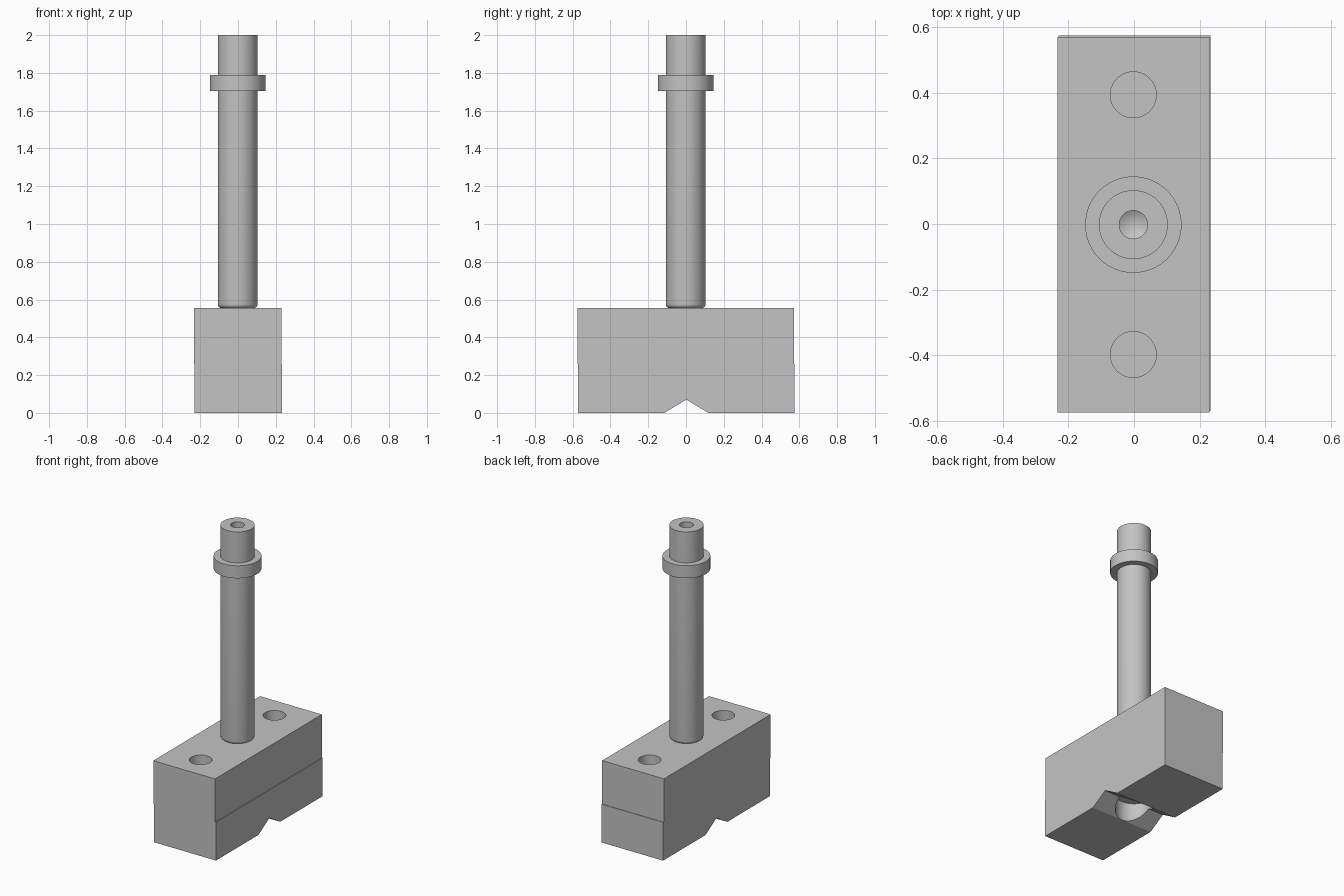
import bpy, bmesh, math

cube = bpy.data.objects.get("Cube")
if cube:
    bpy.data.objects.remove(cube, do_unlink=True)

SHIFT = 0.002      # small offset between the two block halves
SEAM = 0.26
BLOCK_TOP = 0.555
HALF_X, HALF_Y = 0.232, 0.573

steel = bpy.data.materials.new("grey_steel")
steel.use_nodes = True
colour = (0.55, 0.55, 0.55, 1)
steel.diffuse_color = colour
steel.node_tree.nodes["Principled BSDF"].inputs["Base Color"].default_value = colour


def make_object(name, bm, location=(0, 0, 0)):
    bmesh.ops.recalc_face_normals(bm, faces=bm.faces)
    mesh = bpy.data.meshes.new(name)
    bm.to_mesh(mesh)
    bm.free()
    mesh.materials.append(steel)
    obj = bpy.data.objects.new(name, mesh)
    obj.location = location
    bpy.context.collection.objects.link(obj)
    return obj


def prism(name, outline, half_x, location):
    """Extrude a (y, z) outline along x."""
    bm = bmesh.new()
    face = bm.faces.new([bm.verts.new((-half_x, y, z)) for y, z in outline])
    new = bmesh.ops.extrude_face_region(bm, geom=[face])["geom"]
    bmesh.ops.translate(bm, vec=(2 * half_x, 0, 0),
                        verts=[v for v in new if isinstance(v, bmesh.types.BMVert)])
    return make_object(name, bm, location)


def lathe(name, profile, location, steps=64):
    """Spin an (r, z) profile round the z axis."""
    bm = bmesh.new()
    verts = [bm.verts.new((r, 0, z)) for r, z in profile]
    edges = [bm.edges.new(pair) for pair in zip(verts, verts[1:])]
    bmesh.ops.spin(bm, geom=verts + edges, cent=(0, 0, 0), axis=(0, 0, 1),
                   angle=2 * math.pi, steps=steps)
    bmesh.ops.remove_doubles(bm, verts=bm.verts, dist=1e-5)
    return make_object(name, bm, location)


def drill(target, radius, low, high, x, y):
    """Cut a round vertical hole."""
    cutter = lathe("hole_cutter", [(0, low), (radius, low), (radius, high), (0, high)], (x, y, 0))
    cutter.hide_render = True
    mod = target.modifiers.new("hole", "BOOLEAN")
    mod.operation = "DIFFERENCE"
    mod.solver = "EXACT"
    mod.object = cutter
    bpy.context.view_layer.objects.active = target
    bpy.ops.object.modifier_apply(modifier=mod.name)
    bpy.data.objects.remove(cutter, do_unlink=True)


# Lower block with a V groove and a round pocket underneath
lower = prism("lower_block",
              [(-HALF_Y, 0), (-0.117, 0), (0, 0.07), (0.117, 0),
               (HALF_Y, 0), (HALF_Y, SEAM), (-HALF_Y, SEAM)],
              HALF_X, (SHIFT, SHIFT, 0))
drill(lower, 0.115, -0.1, 0.13, 0, 0)

# Upper block with two bolt holes
upper = prism("upper_block",
              [(-HALF_Y, SEAM), (HALF_Y, SEAM), (HALF_Y, BLOCK_TOP), (-HALF_Y, BLOCK_TOP)],
              HALF_X, (-SHIFT, -SHIFT, 0))
for side in (-1, 1):
    drill(upper, 0.07, SEAM - 0.1, BLOCK_TOP + 0.1, -SHIFT, side * 0.396 - SHIFT)

# Shaft: rounded foot and a drilled centre hole in the top
R, FILLET = 0.105, 0.02
foot = [(R - FILLET + FILLET * math.sin(a), BLOCK_TOP + FILLET - FILLET * math.cos(a))
        for a in (math.pi / 2 * i / 6 for i in range(7))]
shaft = lathe("shaft", [(0, BLOCK_TOP)] + foot +
              [(R, 2), (0.043, 2), (0.043, 1.9), (0, 1.874)], (-SHIFT, -SHIFT, 0))

# Collar ring round the shaft
collar = lathe("collar", [(R, 1.705), (0.147, 1.705), (0.147, 1.79), (R, 1.79)],
               (-SHIFT, -SHIFT, 0))

# Smooth round walls, sharp edges
bpy.ops.object.select_all(action="DESELECT")
for obj in (lower, upper, shaft, collar):
    obj.select_set(True)
bpy.context.view_layer.objects.active = shaft
bpy.ops.object.shade_smooth_by_angle(angle=math.radians(25))
